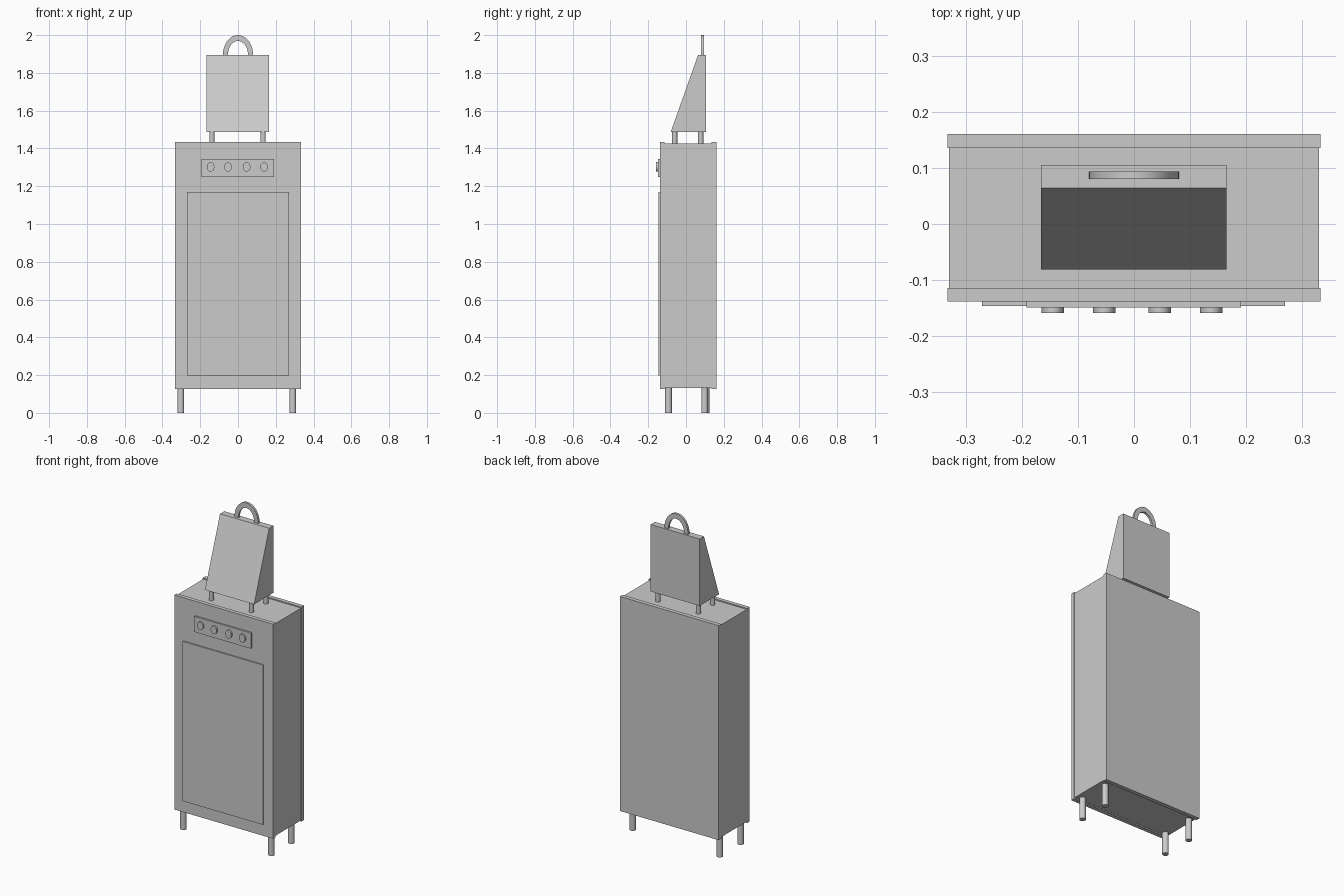
import bpy, bmesh, math

if "Cube" in bpy.data.objects:
    bpy.data.objects.remove(bpy.data.objects["Cube"])

grey = bpy.data.materials.new("plain_grey")
grey.use_nodes = True
grey.diffuse_color = (0.6, 0.6, 0.6, 1)
grey.node_tree.nodes["Principled BSDF"].inputs["Base Color"].default_value = (0.6, 0.6, 0.6, 1)


def finish(name, bm, smooth=False):
    bmesh.ops.recalc_face_normals(bm, faces=bm.faces)
    mesh = bpy.data.meshes.new(name)
    bm.to_mesh(mesh)
    bm.free()
    mesh.materials.append(grey)
    obj = bpy.data.objects.new(name, mesh)
    bpy.context.collection.objects.link(obj)
    if smooth:
        bpy.ops.object.select_all(action='DESELECT')
        obj.select_set(True)
        bpy.context.view_layer.objects.active = obj
        bpy.ops.object.shade_smooth_by_angle(angle=math.radians(35))
    return obj


def prism(name, outline, shift, smooth=False):
    """Extrude a closed outline along a vector."""
    bm = bmesh.new()
    face = bm.faces.new([bm.verts.new(p) for p in outline])
    new = bmesh.ops.extrude_face_region(bm, geom=[face])["geom"]
    bmesh.ops.translate(bm, vec=shift, verts=[v for v in new if isinstance(v, bmesh.types.BMVert)])
    return finish(name, bm, smooth)


def box(name, x, y, z):
    outline = [(x[0], y[0], z[0]), (x[1], y[0], z[0]), (x[1], y[1], z[0]), (x[0], y[1], z[0])]
    return prism(name, outline, (0, 0, z[1] - z[0]))


def arc(rx, rz, start, end, n):
    steps = [start + (end - start) * i / n for i in range(n + 1)]
    return [(rx * math.cos(a), rz * math.sin(a)) for a in steps]


def post(name, x, y, r, z0, z1):
    ring = arc(r, r, 0, math.tau, 32)[:-1]
    return prism(name, [(x + u, y + v, z0) for u, v in ring], (0, 0, z1 - z0), True)


# Cabinet: a core between slightly larger front and back panels
box("cabinet_core", (-0.33, 0.33), (-0.114, 0.136), (0.133, 1.426))
box("front_panel", (-0.333, 0.333), (-0.138, -0.114), (0.126, 1.433))
box("back_panel", (-0.333, 0.333), (0.136, 0.161), (0.126, 1.433))
box("door", (-0.271, 0.27), (-0.146, -0.138), (0.197, 1.17))

# Control strip with four oval knobs
box("control_strip", (-0.192, 0.191), (-0.149, -0.138), (1.25, 1.345))
for i, x in enumerate((-0.145, -0.053, 0.046, 0.138)):
    ring = arc(0.02, 0.025, 0, math.tau, 32)[:-1]
    prism(f"knob_{i + 1}", [(x + u, -0.149, 1.302 + v) for u, v in ring], (0, -0.01, 0), True)

# Cabinet legs
for side, x, back_y in (("right", -0.303, 0.106), ("left", 0.29, 0.099)):
    post(f"front_{side}_leg", x, -0.093, 0.018, 0, 0.133)
    post(f"back_{side}_leg", x, back_y, 0.018, 0, 0.133)

# Wedge-shaped box on short feet
wedge = [(-0.081, 1.487), (0.105, 1.487), (0.105, 1.895), (0.064, 1.895)]
prism("wedge_box", [(-0.166, y, z) for y, z in wedge], (0.331, 0, 0))
for side, x in (("right", -0.138), ("left", 0.133)):
    for end, y in (("front", -0.06), ("back", 0.078)):
        post(f"{end}_{side}_foot", x, y, 0.0138, 1.426, 1.487)

# Arched carrying handle
arch = arc(0.08, 0.105, 0, math.pi, 32) + arc(0.053, 0.074, math.pi, 0, 32)
prism("handle", [(u, 0.08, 1.895 + v) for u, v in arch], (0, 0.014, 0), True)
